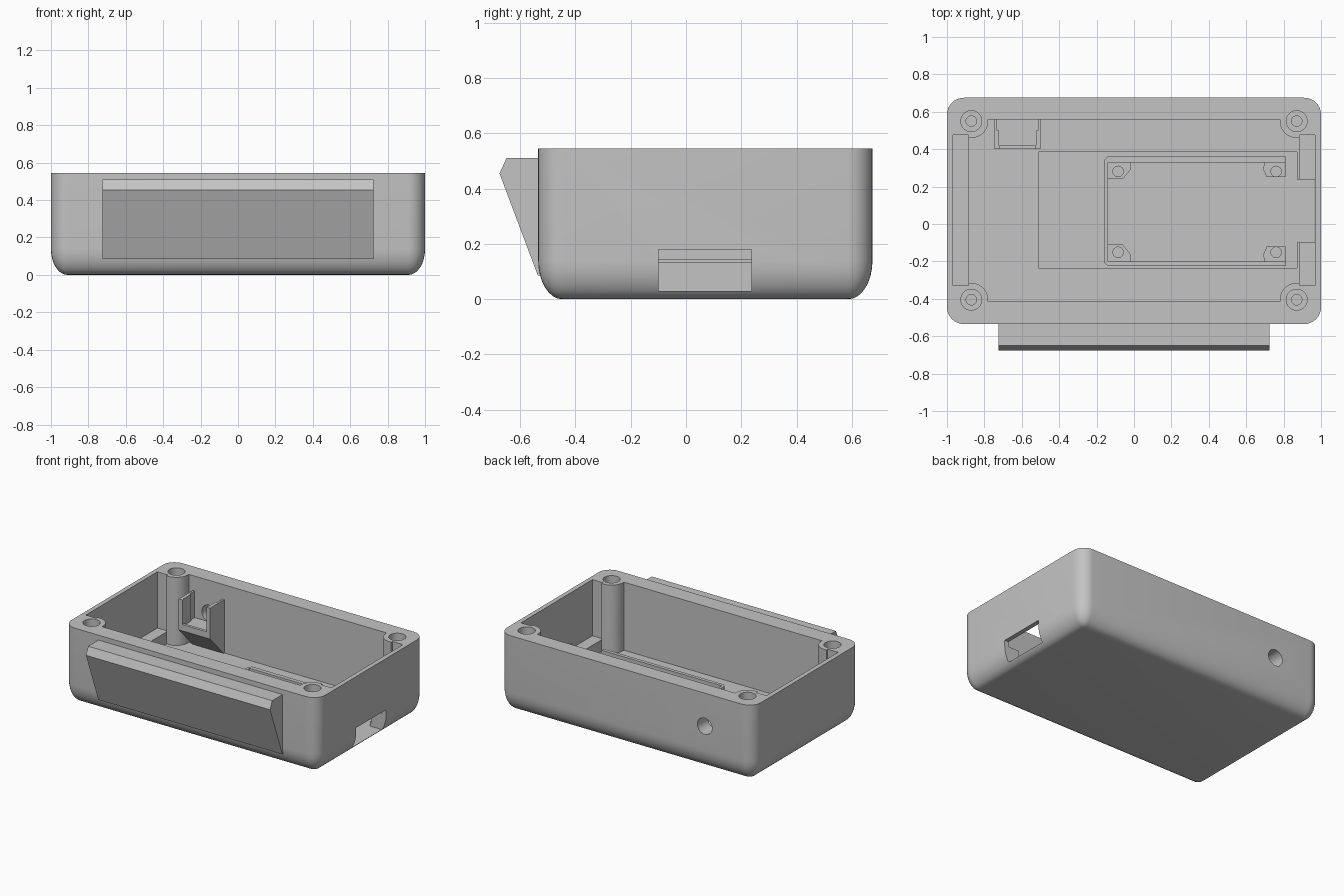
import bpy, bmesh, math

cube = bpy.data.objects.get("Cube")
if cube:
    bpy.data.objects.remove(cube, do_unlink=True)

grey = bpy.data.materials.new("plain grey plastic")
grey.use_nodes = True
grey.diffuse_color = (0.55, 0.55, 0.55, 1)
grey.node_tree.nodes["Principled BSDF"].inputs["Base Color"].default_value = (0.55, 0.55, 0.55, 1)


def loft(name, rings):
    """Closed solid through equal-length rings of points."""
    bm = bmesh.new()
    loops = [[bm.verts.new(p) for p in ring] for ring in rings]
    n = len(loops[0])
    for low, high in zip(loops, loops[1:]):
        for i in range(n):
            j = (i + 1) % n
            bm.faces.new((low[i], low[j], high[j], high[i]))
    bm.faces.new(loops[0][::-1])
    bm.faces.new(loops[-1])
    bmesh.ops.recalc_face_normals(bm, faces=bm.faces)
    mesh = bpy.data.meshes.new(name)
    bm.to_mesh(mesh)
    bm.free()
    mesh.materials.append(grey)
    obj = bpy.data.objects.new(name, mesh)
    bpy.context.collection.objects.link(obj)
    return obj


def prism(name, pts, start, end, axis="z"):
    place = {"z": lambda u, v, w: (u, v, w),
             "x": lambda u, v, w: (w, u, v),
             "y": lambda u, v, w: (u, w, v)}[axis]
    return loft(name, [[place(u, v, w) for u, v in pts] for w in (start, end)])


def box(name, x0, x1, y0, y1, z0, z1):
    return prism(name, [(x0, y0), (x1, y0), (x1, y1), (x0, y1)], z0, z1)


def circle(u, v, r, n=32):
    return [(u + r * math.cos(math.tau * i / n), v + r * math.sin(math.tau * i / n))
            for i in range(n)]


def cut(obj, cutter):
    cutter.hide_render = True
    mod = obj.modifiers.new("cut", "BOOLEAN")
    mod.operation = "DIFFERENCE"
    mod.solver = "EXACT"
    mod.object = cutter
    bpy.context.view_layer.objects.active = obj
    bpy.ops.object.modifier_apply(modifier=mod.name)
    bpy.data.objects.remove(cutter, do_unlink=True)


# Case dimensions
FRONT, BACK, TOP = -0.535, 0.675, 0.545
FLOOR, POCKET, LEDGE = 0.06, 0.03, 0.145
ROUND, RISE = 0.09, 0.14
POST_X, POST_Y, POST_R = 0.87, (-0.405, 0.55), 0.09


def rounded_ring(inset, z, steps=8):
    r = max(ROUND - inset, 0.006)
    x, mid = 1 - inset - r, (FRONT + BACK) / 2
    y = (BACK - FRONT) / 2 - inset - r
    ring = []
    for k, (sx, sy) in enumerate([(1, 1), (-1, 1), (-1, -1), (1, -1)]):
        for i in range(steps + 1):
            a = math.pi / 2 * (k + i / steps)
            ring.append((sx * x + r * math.cos(a), mid + sy * y + r * math.sin(a), z))
    return ring


# Outer case with rounded bottom edge
rings = []
for i in range(9):
    a = math.pi / 2 * i / 8
    rings.append(rounded_ring((ROUND - 0.003) * (1 - math.sin(a)), RISE * (1 - math.cos(a))))
rings.append(rounded_ring(0, TOP))
case = loft("case", rings)


def cavity_outline(half_x, step):
    """Inside outline that leaves a round post in each corner."""
    pts = []
    for sx, sy in [(1, 1), (-1, 1), (-1, -1), (1, -1)]:
        cy = POST_Y[1] if sy > 0 else POST_Y[0]
        corner = [(sx * half_x, cy - sy * (POST_R - step)),
                  (sx * 0.885, cy - sy * (POST_R - step))]
        if step == 0:
            corner.pop()
        else:
            corner.append((sx * 0.885, cy - sy * POST_R))
        for i in range(11):
            a = math.pi / 2 * i / 10
            corner.append((sx * (POST_X - POST_R * math.sin(a)), cy - sy * POST_R * math.cos(a)))
        corner.append((sx * (POST_X - POST_R), cy + sy * 0.01))
        pts += corner if sx * sy > 0 else corner[::-1]
    return pts


# Hollow: wide above the side ledges, narrower below them
cut(case, prism("cavity_upper", cavity_outline(0.968, 0.015), LEDGE, 0.7))
cut(case, prism("cavity_lower", cavity_outline(0.885, 0), FLOOR, LEDGE + 0.05))
cut(case, box("floor_pocket", -0.51, 0.872, -0.235, 0.385, POCKET, 0.12))
cut(case, box("port_opening", 0.8, 1.1, -0.1, 0.237, POCKET, 0.18))
cut(case, prism("jack_hole", circle(-0.62, 0.31, 0.058), 0.5, 0.8, "y"))

# Stepped screw holes in the corner posts
for x in (-POST_X, POST_X):
    for y in POST_Y:
        cut(case, prism("screw_bore", circle(x, y, 0.056), 0.42, 0.7))
        cut(case, prism("screw_pilot", circle(x, y, 0.028, 24), 0.2, 0.5))

# Sloped lip on the front
prism("front_lip", [(-0.5, 0.51), (-0.65, 0.51), (-0.675, 0.455), (-0.536, 0.085), (-0.5, 0.085)],
      -0.725, 0.725, "x")

# Socket bracket on the back wall
bracket = prism("socket_bracket", [(0.4, 0.22), (0.575, 0.035), (0.575, 0.44), (0.4, 0.44)],
                -0.747, -0.5, "x")
cut(bracket, box("bracket_space", -0.733, -0.514, 0.42, 0.7, 0.25, 0.6))
cut(bracket, box("bracket_slot", -0.718, -0.529, 0.3, 0.45, 0.265, 0.6))
for name, x0, x1 in (("bracket_rib_right", -0.74, -0.722), ("bracket_rib_left", -0.525, -0.508)):
    box(name, x0, x1, 0.41, 0.5, 0.24, 0.44)

# Low frame for the circuit board, open toward the port
prism("board_frame", [(0.81, 0.36), (-0.14, 0.36), (-0.16, 0.34), (-0.16, -0.205),
                      (-0.14, -0.225), (0.81, -0.225), (0.81, -0.2), (-0.14, -0.2),
                      (-0.14, 0.33), (0.81, 0.33)], POCKET - 0.005, 0.135)

# Board standoffs, mirrored front to back
inner = [(-0.145, 0), (-0.02, 0), (-0.02, 0.045), (-0.06, 0.095), (-0.145, 0.095)]
outer = [(0.81, 0), (0.7, 0), (0.69, 0.04), (0.71, 0.085), (0.81, 0.085)]
for side, shape, hole_x in (("right", inner, -0.085), ("left", outer, 0.76)):
    for end, edge, sign in (("back", 0.335, -1), ("front", -0.205, 1)):
        stand = prism(f"standoff_{end}_{side}", [(x, edge + sign * d) for x, d in shape],
                      POCKET - 0.005, 0.09)
        cut(stand, prism("standoff_hole", circle(hole_x, edge + sign * 0.054, 0.028, 24),
                         0.04, 0.2))

# Smooth the rounded case, keep its edges crisp
bpy.ops.object.select_all(action="DESELECT")
case.select_set(True)
bpy.context.view_layer.objects.active = case
bpy.ops.object.shade_smooth_by_angle(angle=math.radians(30))
